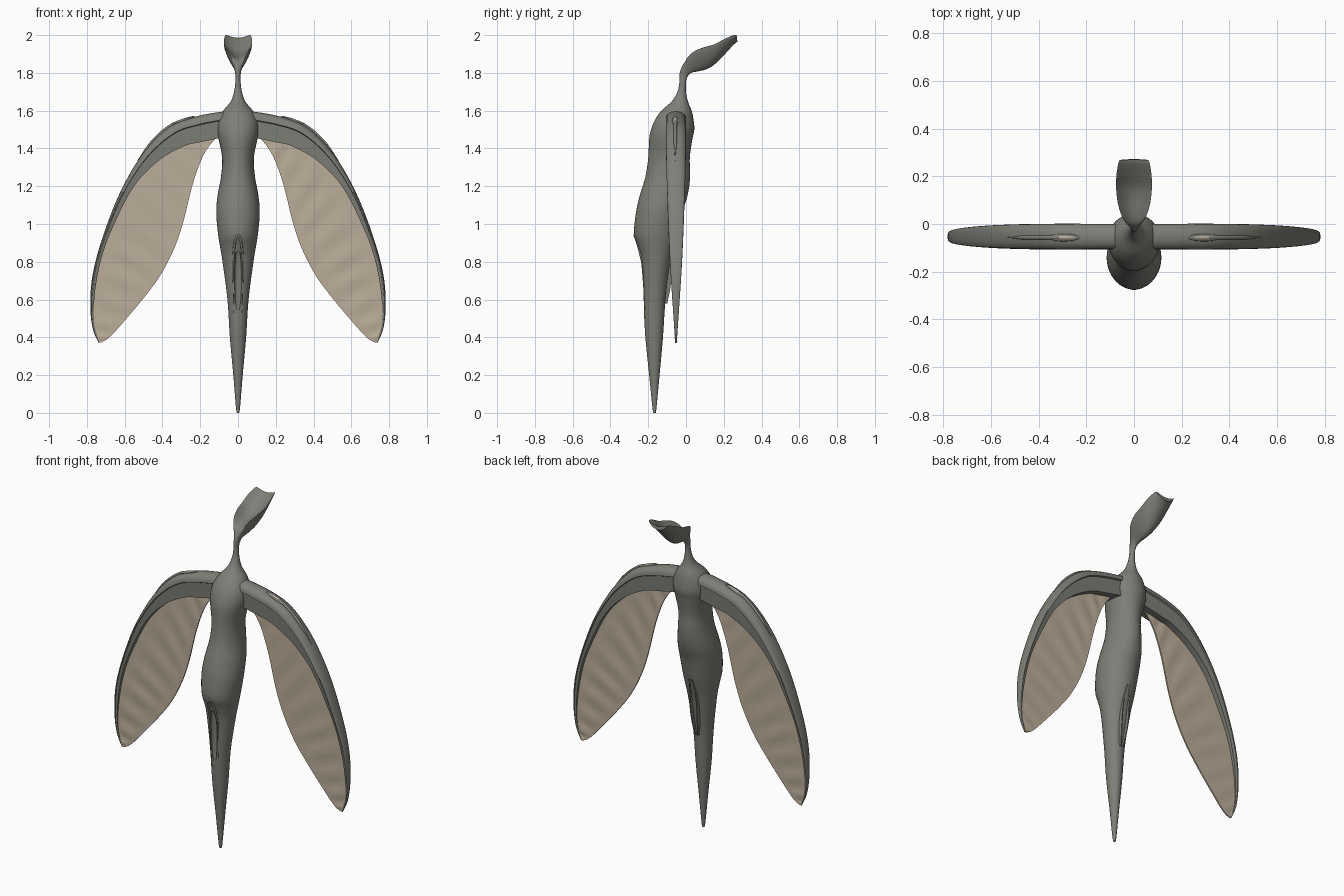
import bpy, bmesh, math
from mathutils import Vector

if "Cube" in bpy.data.objects:
    bpy.data.objects.remove(bpy.data.objects["Cube"])


def material(name, rgb):
    m = bpy.data.materials.new(name)
    m.diffuse_color = (*rgb, 1)
    m.use_nodes = True
    m.node_tree.nodes["Principled BSDF"].inputs["Base Color"].default_value = m.diffuse_color
    return m


GREY = material("stone grey", (0.205, 0.212, 0.185))
TAN = material("pale tan", (0.50, 0.42, 0.32))


def smooth_rows(rows, n):
    """Catmull-Rom resampling of tuples of any length."""
    out = []
    last = len(rows) - 1
    for i in range(last):
        p = [rows[max(0, min(last, i + k))] for k in (-1, 0, 1, 2)]
        for j in range(n):
            t = j / n
            out.append(tuple(
                0.5 * (2 * b + (c - a) * t + (2 * a - 5 * b + 4 * c - d) * t * t
                       + (3 * b - a - 3 * c + d) * t ** 3) for a, b, c, d in zip(*p)))
    return out + [tuple(rows[-1])]


def loft(name, rings, mat, closed=True, angle=40):
    """Skin a list of equal-length point rings; closed rings get end caps."""
    bm = bmesh.new()
    vs = [[bm.verts.new(p) for p in r] for r in rings]
    n = len(rings[0])
    for a, b in zip(vs, vs[1:]):
        for i in range(n if closed else n - 1):
            j = (i + 1) % n
            bm.faces.new((a[i], a[j], b[j], b[i]))
    if closed:
        bm.faces.new(vs[0][::-1])
        bm.faces.new(vs[-1])
    bmesh.ops.recalc_face_normals(bm, faces=bm.faces)
    me = bpy.data.meshes.new(name)
    bm.to_mesh(me)
    bm.free()
    ob = bpy.data.objects.new(name, me)
    bpy.context.collection.objects.link(ob)
    me.materials.append(mat)
    shade(ob, angle)
    return ob


def shade(ob, angle=40):
    bpy.ops.object.select_all(action='DESELECT')
    ob.select_set(True)
    bpy.context.view_layer.objects.active = ob
    bpy.ops.object.shade_smooth_by_angle(angle=math.radians(angle))


def tube(name, pts, r, mat):
    """Round tube along a path, thinning toward both ends."""
    pts = [Vector(p) for p in pts]
    rings = []
    for i, p in enumerate(pts):
        t = (pts[min(i + 1, len(pts) - 1)] - pts[max(i - 1, 0)]).normalized()
        u = t.cross(Vector((0, 1, 0))).normalized()
        v = t.cross(u)
        k = r * max(0.15, min(1, 4 * i / len(pts), 4 * (len(pts) - 1 - i) / len(pts)))
        rings.append([p + (u * math.cos(a) + v * math.sin(a)) * k
                      for a in (math.tau * s / 10 for s in range(10))])
    return loft(name, rings, mat)


# Body: height, front y, back y, half width
BODY = [(0.0, -.172, -.160, .006), (.03, -.178, -.156, .011), (.2, -.195, -.14, .025),
        (.4, -.215, -.122, .043), (.6, -.226, -.108, .056), (.8, -.236, -.08, .082),
        (.88, -.254, -.06, .095), (.95, -.275, -.042, .106), (1.06, -.265, -.02, .115),
        (1.15, -.245, .008, .108), (1.25, -.215, .022, .09), (1.35, -.2, .02, .084),
        (1.45, -.195, .034, .103), (1.5, -.185, .044, .11), (1.55, -.165, .04, .104),
        (1.6, -.13, .03, .078), (1.65, -.075, .01, .038), (1.7, -.045, 0, .021),
        (1.75, -.035, 0, .014)]
# Neck and scooped head: upper y/z, lower y/z, half width, hollow
HEAD = [(-.033, 1.80, .008, 1.78, .014, 0), (-.022, 1.85, .027, 1.80, .022, .25),
        (-.005, 1.895, .058, 1.807, .037, .55), (.035, 1.926, .095, 1.815, .055, .75),
        (.09, 1.943, .13, 1.83, .069, .85), (.15, 1.958, .165, 1.857, .075, .88),
        (.20, 1.982, .205, 1.898, .074, .9), (.25, 2.002, .248, 1.945, .067, .9),
        (.268, 2.003, .272, 1.965, .060, .9)]
rows = smooth_rows([(a, z, b, z, w, 0) for z, a, b, w in BODY] + HEAD, 5)
rings = []
for y0, z0, y1, z1, w, d in rows:
    c, h = Vector((0, (y0 + y1) / 2, (z0 + z1) / 2)), Vector((0, (y0 - y1) / 2, (z0 - z1) / 2))
    ring = []
    for s in range(40):
        a = math.tau * s / 40
        v = math.sin(a) * (1 - d if math.sin(a) > 0 else 1) + d * math.cos(a) ** 2
        ring.append(c + h * v + Vector((w * math.cos(a), 0, 0)))
    rings.append(ring)
body = loft("body_and_head", rings, GREY, angle=50)


def body_y(x, z, front):
    """Surface depth of the lower body."""
    for (za, fa, ba, wa), (zb, fb, bb, wb) in zip(BODY, BODY[1:]):
        if za <= z <= zb:
            t = (z - za) / (zb - za)
            f, b, w = fa + (fb - fa) * t, ba + (bb - ba) * t, wa + (wb - wa) * t
            k = math.sqrt(max(0, 1 - (x / w) ** 2)) * (b - f) / 2
            return (f + b) / 2 + (-k if front else k)


# Long groove cut into the front of the lower body
bpy.ops.mesh.primitive_uv_sphere_add(segments=24, ring_count=16, location=(0, -.236, .69))
cutter = bpy.context.object
cutter.name = "groove_cutter"
cutter.scale = (.02, .024, .19)
cutter.hide_render = True
cutter.data.materials.append(GREY)
cut = body.modifiers.new("groove", 'BOOLEAN')
cut.operation, cut.solver, cut.object = 'DIFFERENCE', 'EXACT', cutter
bpy.context.view_layer.objects.active = body
bpy.ops.object.modifier_apply(modifier=cut.name)
bpy.data.objects.remove(cutter)
shade(body, 50)

# Raised arch around the groove
arch = []
for i in range(41):
    a = math.pi * i / 40
    x, z = -.038 * math.cos(a) * (.55 + .45 * math.sin(a)), .5 + .44 * math.sin(a) ** .8
    arch.append((x, body_y(x, z, True), z))
tube("groove_rim", arch, .006, GREY)

# Twin thin flaps on the back of the lower body
for side in (-1, 1):
    flap = []
    for i in range(25):
        t = i / 24
        z, out = .58 + .36 * t, .02 * math.sin(math.pi * min(1, t * 1.1 + .12)) ** .6 if t < .8 else .004
        x = side * (.008 + .014 * math.sin(math.pi * t))
        y = body_y(x, z, False)
        flap.append([(x + dx, y + dy, z) for dx, dy in
                     ((-.004, -.01), (.004, -.01), (.003, out), (-.003, out))])
    loft("back_flap", flap, GREY)

# Wing outlines in x, z
TOP = [(.05, 1.60), (.22, 1.57), (.37, 1.51), (.51, 1.365), (.63, 1.155),
       (.72, .92), (.77, .73), (.782, .57), (.77, .45), (.738, .37)]
LOW = [(.05, 1.465), (.19, 1.435), (.285, 1.412), (.42, 1.335), (.55, 1.2),
       (.655, 1.0), (.72, .83), (.757, .64), (.762, .48), (.735, .375)]
INNER = [(.12, 1.455), (.185, 1.36), (.24, 1.21), (.29, 1.01), (.34, .865),
         (.41, .73), (.49, .62), (.59, .5), (.68, .4), (.728, .372)]
HALF = [.053, .054, .054, .052, .047, .039, .030, .019, .010, .004]
SECTION = [(0, .15), (.03, .5), (.1, .82), (.2, .96), (.32, 1), (.35, .86), (1, .8)]
WY = -.053
wing = smooth_rows([t + l + i + (h,) for t, l, i, h in zip(TOP, LOW, INNER, HALF)], 6)

for side, label in ((1, "right"), (-1, "left")):
    arm, skin_front, skin_back = [], [], []
    for k, (tx, tz, lx, lz, ix, iz, h) in enumerate(wing):
        # Leading arm: rounded crest above a slightly recessed panel
        half = [(f, q) for f, q in SECTION]
        prof = half + [(f, -q) for f, q in reversed(half)]
        arm.append([(side * (tx + (lx - tx) * f), WY + q * h, tz + (lz - tz) * f)
                    for f, q in prof])
        # Membrane: thin closed sheet with faint ripples
        f_row, b_row = [], []
        sx, sz = lx + (tx - lx) * .2, lz + (tz - lz) * .2
        for j in range(17):
            t = j / 16
            y = WY + .003 * math.sin(k * 1.3 + t * 3) * math.sin(math.pi * t)
            x, z = side * (sx + (ix - sx) * t), sz + (iz - sz) * t
            f_row.append((x, y - .004, z))
            b_row.append((x, y + .004, z))
        skin_front.append(f_row + b_row[::-1])
    loft(label + "_wing_arm", arm, GREY, angle=35)
    loft(label + "_wing_membrane", skin_front, TAN)

    # Low ridge along the crest of the arm, with a tan lens in a rim
    crest = [(side * x, WY - .004, z + .001) for x, z, *_ in wing[7:20]]
    tube(label + "_arm_ridge", crest, .009, GREY)
    for part, mat, size, lift in (("lens_rim", GREY, (.07, .016, .008), .0),
                                  ("lens", TAN, (.05, .008, .006), .004)):
        bpy.ops.mesh.primitive_uv_sphere_add(segments=20, ring_count=10,
                                             location=(side * .295, WY - .004, 1.546 + lift),
                                             rotation=(0, side * .36, 0))
        ob = bpy.context.object
        ob.name = label + "_" + part
        ob.scale = size
        ob.data.materials.append(mat)
        shade(ob)
